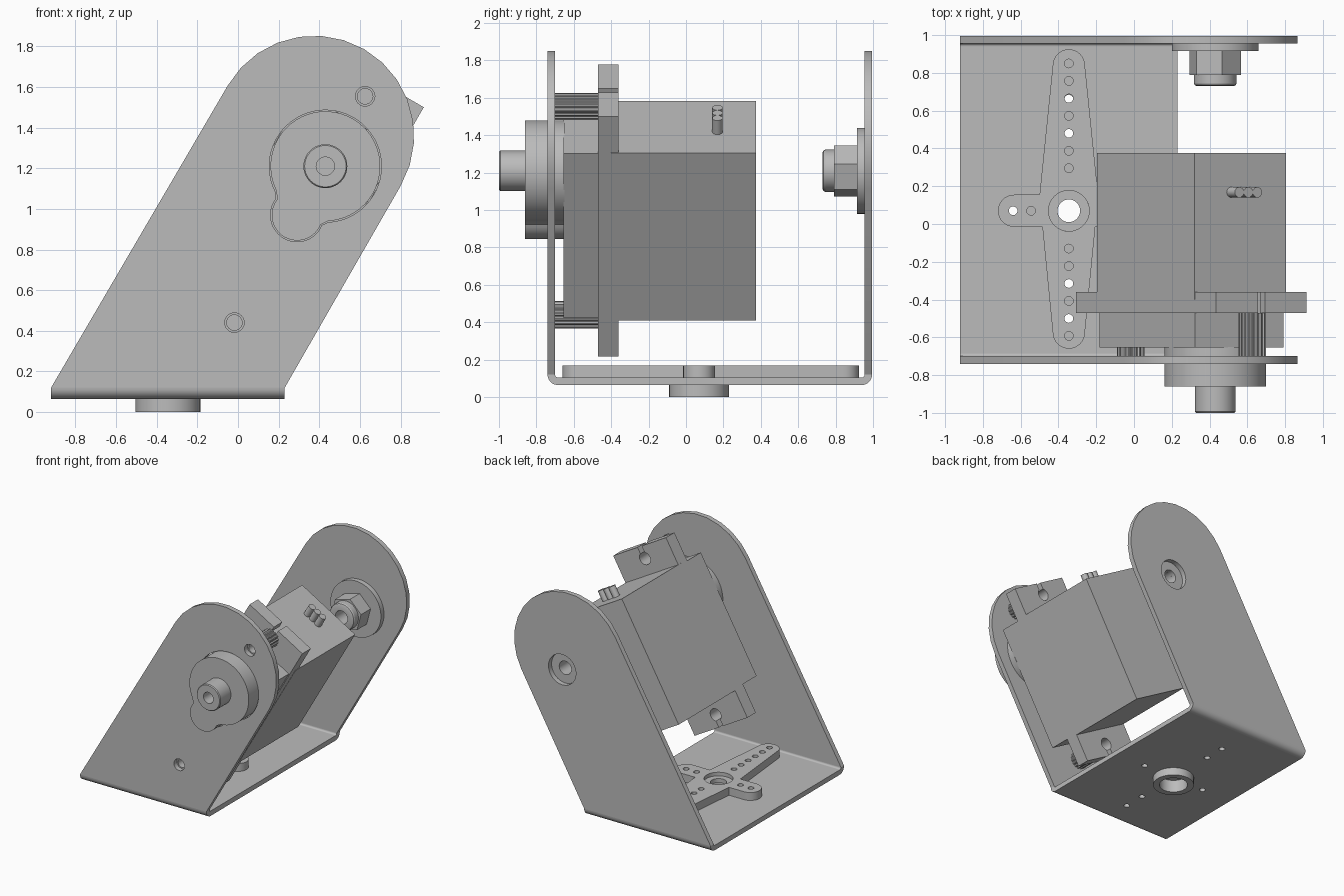
import bpy, bmesh, math
from mathutils import Matrix, Vector

cube = bpy.data.objects.get("Cube")
if cube:
    bpy.data.objects.remove(cube, do_unlink=True)

grey = bpy.data.materials.new("plain grey")
grey.use_nodes = True
GREY = (0.5, 0.5, 0.5, 1.0)
grey.diffuse_color = GREY
grey.node_tree.nodes["Principled BSDF"].inputs["Base Color"].default_value = GREY

# Local drawing plane (a, b) and depth direction for each extrusion axis
FRAMES = {
    "x": Matrix(((0, 0, 1), (1, 0, 0), (0, 1, 0))),
    "y": Matrix(((1, 0, 0), (0, 0, -1), (0, 1, 0))),
    "z": Matrix.Identity(3),
}


def finish(name, mesh):
    mesh.name = name
    mesh.materials.clear()
    mesh.materials.append(grey)
    mesh.shade_smooth()
    mesh.set_sharp_from_angle(angle=math.radians(25))
    obj = bpy.data.objects.new(name, mesh)
    bpy.context.collection.objects.link(obj)
    return obj


def arc(cx, cy, r, a0, a1, n=16):
    return [(cx + r * math.cos(math.radians(a0 + (a1 - a0) * i / n)),
             cy + r * math.sin(math.radians(a0 + (a1 - a0) * i / n))) for i in range(n + 1)]


def circle(cx, cy, r, n=32):
    return arc(cx, cy, r, 0, 360, n)[:-1]


def prism(name, axis, outline, d0, d1, holes=()):
    """Extrude an outline with holes along an axis from d0 to d1."""
    curve = bpy.data.curves.new(name, "CURVE")
    curve.dimensions = "2D"
    curve.fill_mode = "BOTH"
    curve.extrude = abs(d1 - d0) / 2
    for loop in [outline, *holes]:
        spline = curve.splines.new("POLY")
        spline.points.add(len(loop) - 1)
        for point, (a, b) in zip(spline.points, loop):
            point.co = (a, b, 0, 1)
        spline.use_cyclic_u = True
    temp = bpy.data.objects.new(name + "_outline", curve)
    bpy.context.collection.objects.link(temp)
    graph = bpy.context.evaluated_depsgraph_get()
    mesh = bpy.data.meshes.new_from_object(temp.evaluated_get(graph))
    bpy.data.objects.remove(temp, do_unlink=True)
    bpy.data.curves.remove(curve)
    offset = Vector([(d0 + d1) / 2 if c == axis else 0 for c in "xyz"])
    mesh.transform(Matrix.Translation(offset) @ FRAMES[axis].to_4x4())
    bm = bmesh.new()
    bm.from_mesh(mesh)
    bmesh.ops.remove_doubles(bm, verts=bm.verts, dist=1e-5)
    bmesh.ops.recalc_face_normals(bm, faces=bm.faces)
    bm.to_mesh(mesh)
    bm.free()
    return finish(name, mesh)


def lathe(name, profile, origin, direction, n=40):
    """Turn a closed (radius, height) profile around a direction."""
    bm = bmesh.new()
    rings = [[bm.verts.new((r * math.cos(2 * math.pi * i / n),
                            r * math.sin(2 * math.pi * i / n), h)) for i in range(n)]
             for r, h in profile]
    for k, ring in enumerate(rings):
        nxt = rings[(k + 1) % len(rings)]
        for i in range(n):
            j = (i + 1) % n
            bm.faces.new((ring[i], ring[j], nxt[j], nxt[i]))
    bmesh.ops.remove_doubles(bm, verts=bm.verts, dist=1e-5)
    bmesh.ops.dissolve_degenerate(bm, edges=bm.edges, dist=1e-6)
    bmesh.ops.recalc_face_normals(bm, faces=bm.faces)
    turn = Vector(direction).to_track_quat("Z", "Y").to_matrix().to_4x4()
    bm.transform(Matrix.Translation(origin) @ turn)
    mesh = bpy.data.meshes.new(name)
    bm.to_mesh(mesh)
    bm.free()
    return finish(name, mesh)


# Motor frame: u runs up the tilted arm, w across it
MX, MZ = 0.304, 0.997
C, S = 0.5, math.sqrt(3) / 2


def uw(u, w):
    return (MX + u * C + w * S, MZ + u * S - w * C)


def box_uw(length, width):
    return [uw(a * length / 2, b * width / 2) for a, b in ((1, 1), (1, -1), (-1, -1), (-1, 1))]


AX, AZ = 0.43, 1.21            # pivot axis
SCREWS = [uw(0.643, 0), uw(-0.643, 0)]


def hub_outline(grow=0.0):
    # big disc with a smaller lobe on its lower side
    pts = arc(0, 0, 0.27 + grow, 33, 327, 48) + arc(0.278, 0, 0.125 + grow, -98, 98, 24)
    return [(AX - a * C + b * S, AZ - a * S - b * C) for a, b in pts]


# U bracket: two tilted arms, floor and rounded bends
X0, X1 = -0.92, 0.23
arm = [(X0, 0.12), (X1, 0.12)] + arc(0.375, 1.36, 0.492, -30, 150, 14)
prism("front_arm", "y", arm, -0.74, -0.70,
      [hub_outline(0.006)] + [circle(x, z, 0.048, 24) for x, z in SCREWS])
prism("back_arm", "y", arm, 0.955, 0.995, [circle(AX, AZ, 0.125)])
HX, HY = -0.345, 0.07          # horn centre
pins = [(0, 0.59), (0, 0.41), (0, -0.385), (0, -0.57), (-0.295, 0), (0.295, 0)]
prism("floor", "z", [(X0, -0.685), (X1, -0.685), (X1, 0.94), (X0, 0.94)], 0.065, 0.105,
      [circle(HX, HY, 0.13)] + [circle(HX + a, HY + b, 0.024, 16) for a, b in pins])
for name, cy, a0 in (("front_bend", -0.685, 180), ("back_bend", 0.94, 270)):
    prism(name, "x", arc(cy, 0.12, 0.055, a0, a0 + 90, 8) + arc(cy, 0.12, 0.015, a0 + 90, a0, 8),
          X0, X1)

# Four-armed horn on the floor with its boss underneath
horn = (arc(0, 0.77, 0.085, 0, 180) + [(-0.155, 0.085)]
        + arc(-0.29, 0, 0.085, 90, 270) + [(-0.14, -0.085)]
        + arc(0, -0.645, 0.085, 180, 360) + [(0.14, -0.085)]
        + arc(0.29, 0, 0.085, -90, 90) + [(0.155, 0.085)])
spots = ([(0, 0.225 + 0.0925 * i) for i in range(7)] + [(0, -0.2 - 0.0925 * i) for i in range(6)]
         + [(s * d, 0) for s in (-1, 1) for d in (0.2, 0.295)])
prism("horn", "z", [(HX + a, HY + b) for a, b in horn], 0.105, 0.17,
      [circle(HX, HY, 0.108)] + [circle(HX + a, HY + b, 0.023, 16) for a, b in spots])
lathe("horn_seat", [(0.06, 0), (0.108, 0), (0.108, 0.035), (0.06, 0.035)], (HX, HY, 0.105), (0, 0, 1))
lathe("horn_boss", [(0.11, 0), (0.16, 0), (0.16, 0.105), (0.11, 0.105)], (HX, HY, 0), (0, 0, 1))

# Motor case, front cover and slotted mounting flange
prism("motor_case", "y", box_uw(1.035, 0.557), -0.40, 0.375)
prism("motor_cover", "y", box_uw(1.015, 0.54), -0.655, -0.45)
end = [(0.741, -0.277), (0.741, -0.022)] + arc(0.643, 0, 0.05, 334, 26, 20) \
    + [(0.741, 0.022), (0.741, 0.277)]
prism("motor_flange", "y", [uw(u, w) for u, w in end] + [uw(-u, -w) for u, w in end], -0.47, -0.36)

# Three wire stubs on the end of the case
for i, w in enumerate((-0.055, 0, 0.055)):
    x, z = uw(0.5, w)
    lathe(f"wire_{i + 1}", [(0, 0), (0.028, 0), (0.028, 0.104), (0, 0.104)],
          (x, 0.168, z), (C, 0, S), 16)

# Knurled spacers behind the front arm
for name, (x, z) in zip(("upper_spacer", "lower_spacer"), SCREWS):
    teeth = [(x + r * math.cos(t), z + r * math.sin(t)) for t, r in
             ((math.pi * i / 32, 0.073 if i % 4 < 2 else 0.066) for i in range(64))]
    prism(name, "y", teeth, -0.70, -0.47, [circle(x, z, 0.038, 24)])

# Output hub and its hollow shaft
prism("output_hub", "y", hub_outline(), -0.86, -0.65)
lathe("output_shaft", [(0, 0), (0.108, 0), (0.108, 0.133), (0.102, 0.14), (0.045, 0.14),
                       (0.045, 0.03), (0, 0.03)], (AX, -0.86, AZ), (0, -1, 0))

# Rear pivot: washer, hexagon nut and rounded collar
BORE = 0.055
lathe("pivot_washer", [(BORE, 0), (0.23, 0), (0.23, 0.04), (BORE, 0.04)],
      (AX, 0.955, AZ), (0, -1, 0), 48)
prism("pivot_nut", "y", arc(AX, AZ, 0.141, 15, 315, 5), 0.79, 0.915, [circle(AX, AZ, BORE)])
lathe("pivot_collar", [(BORE, 0), (0.113, 0), (0.113, 0.045), (0.108, 0.055), (0.097, 0.06),
                       (BORE, 0.06)], (AX, 0.79, AZ), (0, -1, 0))
